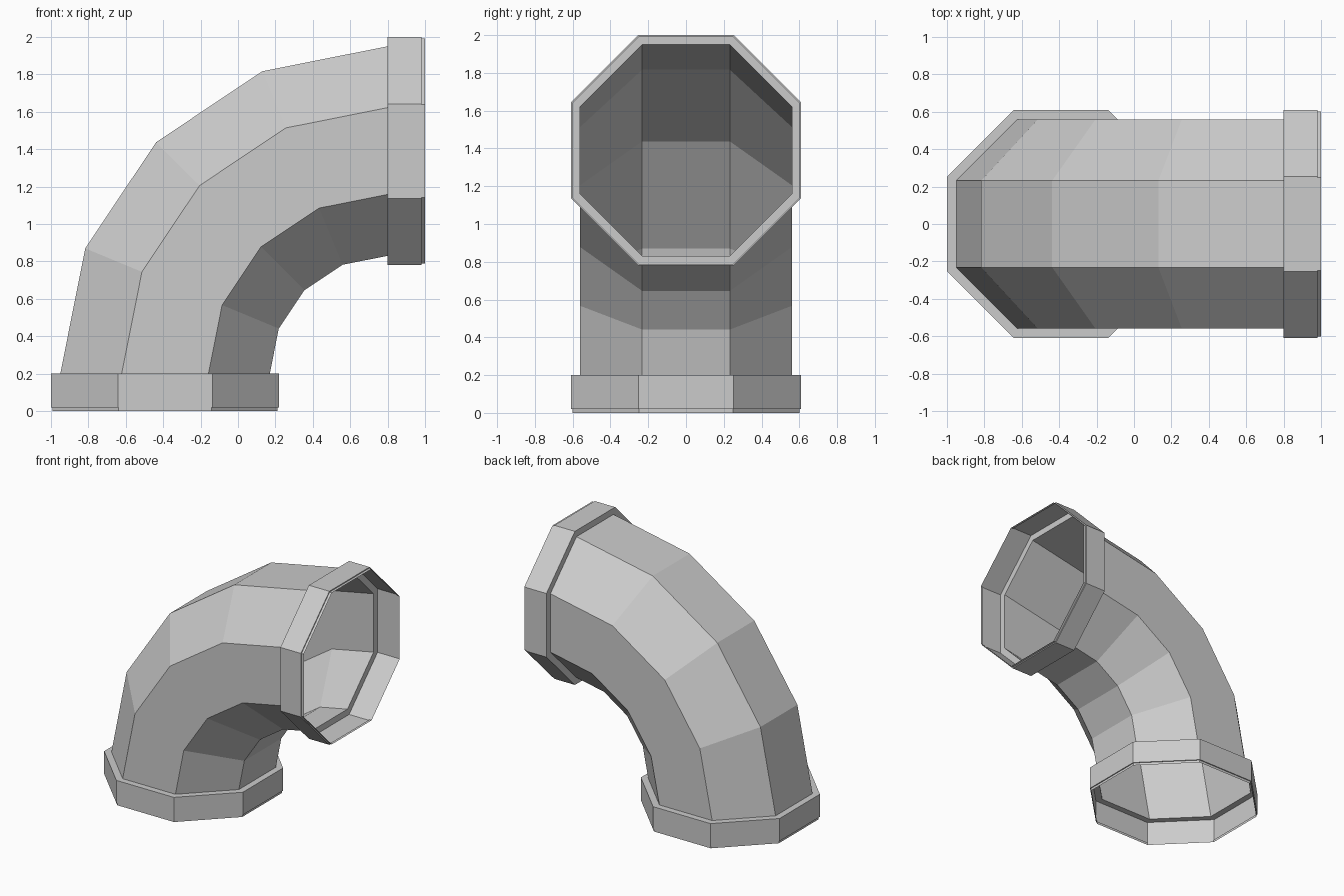
import bpy, bmesh
from math import cos, sin, pi, radians
from mathutils import Vector

cube = bpy.data.objects.get("Cube")
if cube:
    bpy.data.objects.remove(cube)

SIDES = 8
BEND_CENTRE = Vector((0.8, 0, 0.2))
BEND_RADIUS = 1.19
PIPE, COLLAR, LIP = 0.56, 0.61, 0.602    # distance from axis to flat side

grey = bpy.data.materials.new("pipe grey")
grey.use_nodes = True
colour = (0.6, 0.6, 0.6, 1)
grey.diffuse_color = colour
grey.node_tree.nodes["Principled BSDF"].inputs["Base Color"].default_value = colour


def ring(bm, angle, shift, flat):
    """Octagon across the bend at an angle, shifted along the pipe axis."""
    out = Vector((-cos(angle), 0, sin(angle)))
    along = Vector((sin(angle), 0, cos(angle)))
    side = Vector((0, 1, 0))
    centre = BEND_CENTRE + out * BEND_RADIUS + along * shift
    r = flat / cos(pi / SIDES)
    turns = [2 * pi * (k + 0.5) / SIDES for k in range(SIDES)]
    return [bm.verts.new(centre + out * r * cos(t) + side * r * sin(t)) for t in turns]


def loft(name, stations):
    """Flat-faced open shell through a row of octagons."""
    bm = bmesh.new()
    rings = [ring(bm, *s) for s in stations]
    for a, b in zip(rings, rings[1:]):
        for k in range(SIDES):
            n = (k + 1) % SIDES
            bm.faces.new((a[k], b[k], b[n], a[n]))
    mesh = bpy.data.meshes.new(name)
    bm.to_mesh(mesh)
    bm.free()
    mesh.materials.append(grey)
    obj = bpy.data.objects.new(name, mesh)
    bpy.context.collection.objects.link(obj)


# Curved pipe in four straight segments
loft("elbow_pipe", [(radians(90) * i / 4, 0, PIPE) for i in range(5)])

# Collars: shoulder, wall, then a small stepped lip at the open end
profile = [(0, PIPE), (0, COLLAR), (0.18, COLLAR), (0.18, LIP), (0.2, LIP)]
loft("outlet_collar", [(radians(90), s, f) for s, f in profile])
loft("base_collar", [(0, -s, f) for s, f in reversed(profile)])
